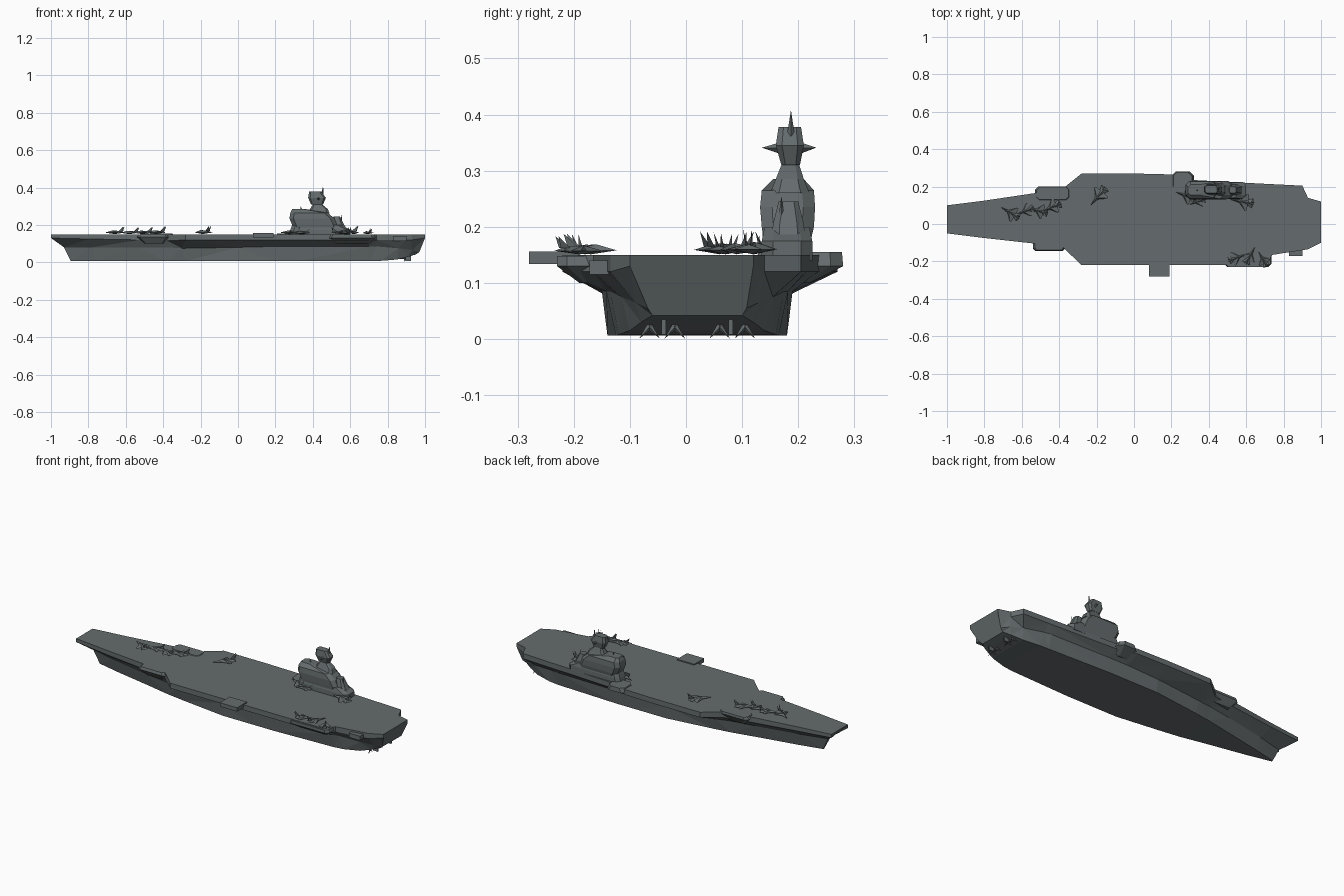
import bpy, bmesh, math
from mathutils import Matrix, Vector

mat = bpy.data.materials.new("ship_grey")
mat.diffuse_color = (0.13, 0.15, 0.155, 1)


def make(name, rings=None, verts=None, faces=None):
    """Object from stacked closed rings (lofted and capped) or raw verts/faces."""
    if rings:
        n = len(rings[0])
        verts = [p for r in rings for p in r]
        faces = [(i * n + j, i * n + (j + 1) % n, (i + 1) * n + (j + 1) % n, (i + 1) * n + j)
                 for i in range(len(rings) - 1) for j in range(n)]
        faces += [tuple(range(n))[::-1], tuple(range(len(verts) - n, len(verts)))]
    bm = bmesh.new()
    vs = [bm.verts.new(v) for v in verts]
    for f in faces:
        bm.faces.new([vs[i] for i in f])
    bmesh.ops.triangulate(bm, faces=[f for f in bm.faces if len(f.verts) == 4])
    bmesh.ops.recalc_face_normals(bm, faces=bm.faces)
    me = bpy.data.meshes.new(name)
    bm.to_mesh(me)
    bm.free()
    me.materials.append(mat)
    ob = bpy.data.objects.new(name, me)
    bpy.context.collection.objects.link(ob)
    return ob


def stack(name, levels):
    """Loft of chamfered rectangles: (z, x0, x1, y0, y1) per level."""
    rings = []
    for z, x0, x1, y0, y1 in levels:
        c = 0.22 * min(x1 - x0, y1 - y0)
        rings.append([(x0 + c, y0, z), (x1 - c, y0, z), (x1, y0 + c, z), (x1, y1 - c, z),
                      (x1 - c, y1, z), (x0 + c, y1, z), (x0, y1 - c, z), (x0, y0 + c, z)])
    return make(name, rings)


def box(name, x0, x1, y0, y1, z0, z1):
    return make(name, [[(x0, y0, z), (x1, y0, z), (x1, y1, z), (x0, y1, z)] for z in (z0, z1)])


# Hull and flight deck: deck x, deck left/right, edge z, knuckle x/half/z, keel x/half/z
stations = [
    (-1.00, -.050, .100, .130, -.93, .012, .080, -.895, .004, .008),
    (-.80, -.075, .125, .125, -.78, .050, .080, -.76, .035, .008),
    (-.53, -.105, .165, .120, -.53, .100, .080, -.53, .080, .008),
    (-.38, -.125, .190, .115, -.38, .125, .080, -.38, .110, .007),
    (-.28, -.220, .270, .120, -.30, .140, .075, -.28, .125, .007),
    (.00, -.220, .270, .120, .00, .167, .080, .00, .160, .006),
    (.20, -.220, .265, .120, .20, .170, .085, .20, .160, .006),
    (.32, -.220, .235, .120, .32, .170, .085, .32, .160, .006),
    (.70, -.220, .215, .120, .70, .162, .085, .70, .145, .006),
    (.74, -.165, .213, .120, .74, .155, .085, .76, .140, .008),
    (.90, -.140, .205, .120, .86, .135, .075, .85, .120, .015),
    (.93, -.135, .140, .120, .93, .110, .065, .91, .100, .030),
    (1.0, -.100, .120, .130, .97, .088, .055, .95, .080, .042),
]
CY, DECK = 0.02, 0.15
rings = []
for x, yl, yr, ze, xk, k, zk, xb, b, zb in stations:
    rings.append([(x, yl, DECK), (x, yl, ze), (xk, CY - k, zk), (xb, CY - b, zb),
                  (xb, CY + b, zb), (xk, CY + k, zk), (x, yr, ze), (x, yr, DECK)])
make("hull_and_flight_deck", rings)

# Lift platforms and side galleries
box("port_lift", .08, .19, -.28, -.19, .134, .156)
box("stern_platform", .83, .90, -.172, -.12, .115, .140)
stack("bow_port_gallery", [(.10, -.50, -.40, -.12, -.09), (.135, -.54, -.37, -.145, -.09),
                           (.150, -.53, -.38, -.14, -.09)])
stack("bow_starboard_gallery", [(.10, -.49, -.37, .13, .17), (.14, -.53, -.34, .12, .20),
                                (.153, -.52, -.35, .13, .198)])
stack("aft_port_gallery", [(.10, .52, .70, -.19, -.15), (.13, .48, .735, -.23, -.15),
                           (.148, .49, .73, -.23, -.15)])
stack("starboard_gallery", [(.10, .22, .29, .17, .22), (.13, .20, .32, .18, .28),
                            (.155, .21, .31, .18, .278)])

# Island: base, bridge, mast and radar head
stack("island_base", [(.14, .27, .60, .135, .225), (.175, .28, .60, .135, .225),
                      (.20, .29, .55, .14, .22)])
stack("island_bridge", [(.165, .31, .53, .14, .22), (.20, .29, .53, .135, .228),
                        (.235, .275, .515, .132, .23), (.265, .28, .48, .135, .228),
                        (.285, .29, .36, .155, .21)])
stack("mast_house", [(.26, .37, .49, .15, .22), (.285, .385, .48, .16, .21),
                     (.31, .40, .45, .17, .202), (.335, .40, .45, .168, .204)])
stack("radar_head", [(.31, .39, .455, .17, .203), (.345, .375, .47, .16, .21),
                     (.378, .38, .445, .165, .205)])
stack("aft_stack", [(.15, .49, .60, .15, .215), (.205, .50, .565, .155, .21),
                    (.245, .51, .545, .165, .20)])


def spike(name, base, tip, r):
    base, tip = Vector(base), Vector(tip)
    q = (tip - base).to_track_quat('Z', 'Y')
    ring = [base + q @ Vector((r * math.cos(a), r * math.sin(a), 0))
            for a in (math.pi * i / 2 for i in range(4))]
    make(name, verts=ring + [tip], faces=[(0, 1, 4), (1, 2, 4), (2, 3, 4), (3, 0, 4), (3, 2, 1, 0)])


# Antennas
spike("mast_antenna", (.45, .187, .35), (.455, .187, .408), .009)
for side, y in (("port", .135), ("starboard", .232)):
    spike("yardarm_" + side, (.43, .187, .34), (.43, y, .341), .016)
spike("bridge_antenna", (.34, .18, .27), (.335, .18, .30), .008)
spike("aft_antenna", (.55, .17, .19), (.555, .17, .255), .009)


# Parked aircraft: faceted body, swept wings, tailplane and fin
def jet(name, x, y, angle, size=1.0):
    outline = [(.060, 0), (.015, .008), (-.020, .042), (-.027, .038), (-.028, .010), (-.050, .024),
               (-.054, .006)]
    ring = outline + [(a, -b) for a, b in outline[:0:-1]]
    n = len(ring)
    v = [(a, b, .009) for a, b in ring]
    v += [(.012, 0, .021), (-.04, 0, .017), (0, 0, .001)]
    f = []
    for i in range(n):
        j = (i + 1) % n
        top = n if ring[i][0] + ring[j][0] > -.060 else n + 1
        f += [(i, j, top), (j, i, n + 2)]
    f += [(4, n, n + 1), (n + 1, n, n - 4), (5, 4, n + 1), (n - 4, n - 5, n + 1)]
    seen, faces = set(), []
    for t in f:
        if frozenset(t) not in seen:
            seen.add(frozenset(t))
            faces.append(t)
    k = len(v)
    v += [(-.025, .004, .015), (-.050, .004, .015), (-.058, .007, .042),
          (-.025, -.004, .015), (-.050, -.004, .015), (-.058, -.007, .042)]
    faces += [(k, k + 1, k + 2), (k + 3, k + 5, k + 4)]
    ob = make(name, verts=v, faces=faces)
    ob.matrix_world = (Matrix.Translation((x, y, DECK)) @ Matrix.Rotation(math.radians(angle), 4, 'Z')
                       @ Matrix.Scale(size, 4))


parked = [(-.66, .06, 150, 1.0), (-.58, .07, 200, .9), (-.51, .07, 165, .95), (-.44, .09, 205, 1.0),
          (-.19, .15, 230, 1.1), (.28, .15, 160, 1.0), (.34, .12, 200, .8), (.58, .12, 170, 1.1),
          (.55, -.18, 20, .9), (.62, -.17, 60, .9), (.69, -.19, 120, .8)]
for i, p in enumerate(parked):
    jet(f"parked_aircraft_{i + 1}", *p)

# Propellers, shafts and rudders under the stern
for i, y in enumerate((-.065, -.02, .06, .105)):
    spike(f"shaft_{i + 1}", (.89, y, .024), (.76, y, .014), .006)
    for b in range(3):
        a = math.radians(90 + 120 * b)
        spike(f"propeller_{i + 1}_blade_{b + 1}", (.89, y, .022),
              (.893, y + .021 * math.cos(a), .022 + .021 * math.sin(a) * (1 if b == 0 else 2)), .006)
for i, y in enumerate((-.04, .08)):
    box(f"rudder_{i + 1}", .895, .925, y - .004, y + .004, .008, .05)
